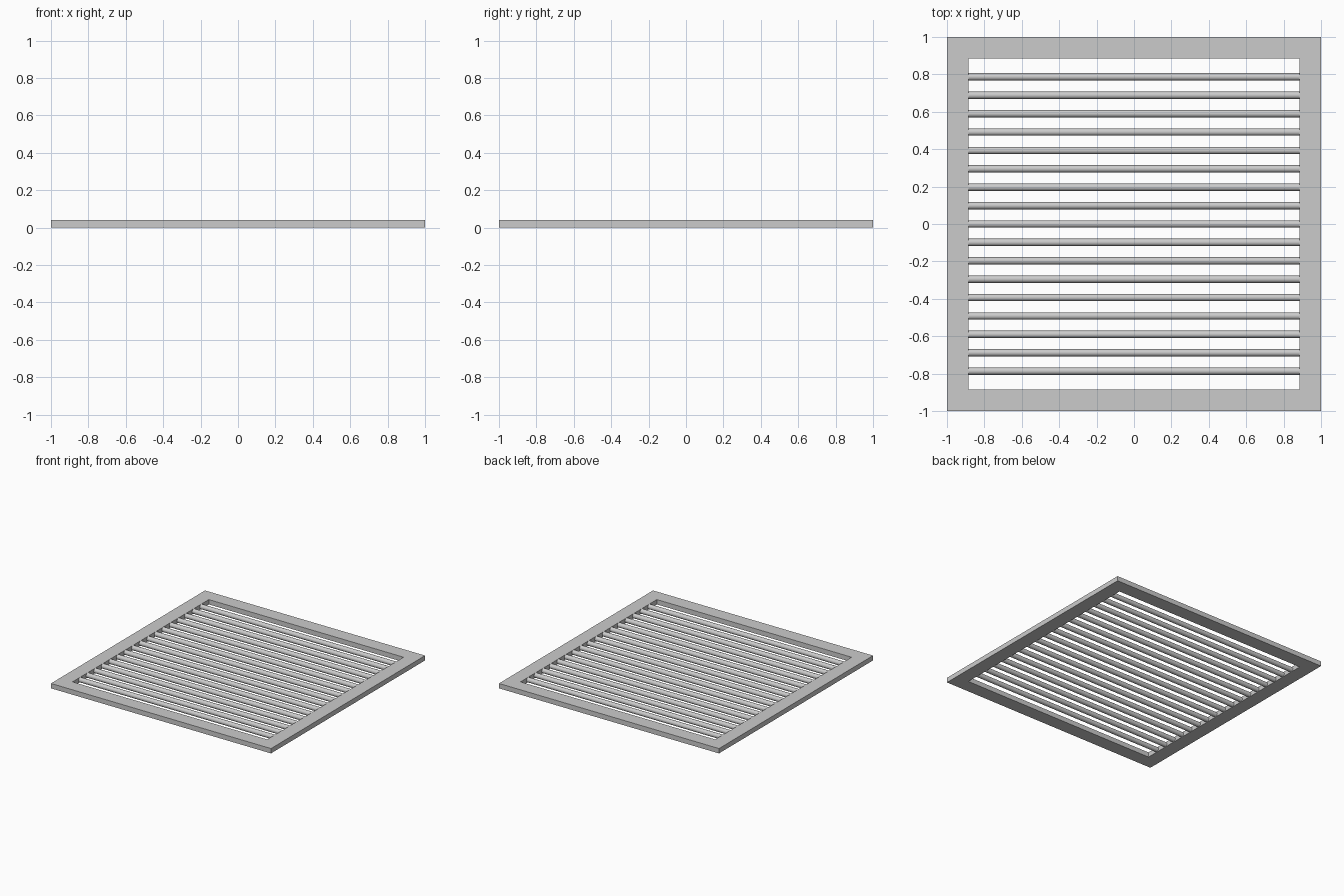
import bpy, bmesh
from math import pi

if "Cube" in bpy.data.objects:
    bpy.data.objects.remove(bpy.data.objects["Cube"])

OUT, INN, H = 1.0, 0.885, 0.04
COUNT, R = 17, 0.0195

# Square frame: four mitred sides between outer and inner loops
bm = bmesh.new()
corners = [(-1, -1), (1, -1), (1, 1), (-1, 1)]
def loop(size, z):
    return [bm.verts.new((x * size, y * size, z)) for x, y in corners]
rings = [loop(OUT, 0), loop(OUT, H), loop(INN, H), loop(INN, 0)]
for k in range(4):
    a, b = rings[k], rings[(k + 1) % 4]
    for i in range(4):
        j = (i + 1) % 4
        bm.faces.new((a[i], a[j], b[j], b[i]))
bmesh.ops.recalc_face_normals(bm, faces=bm.faces)
mesh = bpy.data.meshes.new("frame")
bm.to_mesh(mesh)
bm.free()
bpy.context.collection.objects.link(bpy.data.objects.new("frame", mesh))

# Round bars evenly spaced across the opening
pitch = 2 * INN / (COUNT + 1)
for i in range(COUNT):
    bpy.ops.mesh.primitive_cylinder_add(
        vertices=32, radius=R, depth=2 * INN + 0.004,
        location=(0, -INN + pitch * (i + 1), H / 2), rotation=(0, pi / 2, 0))
    bar = bpy.context.object
    bar.name = f"bar_{i + 1}"
    bpy.ops.object.shade_smooth_by_angle()
